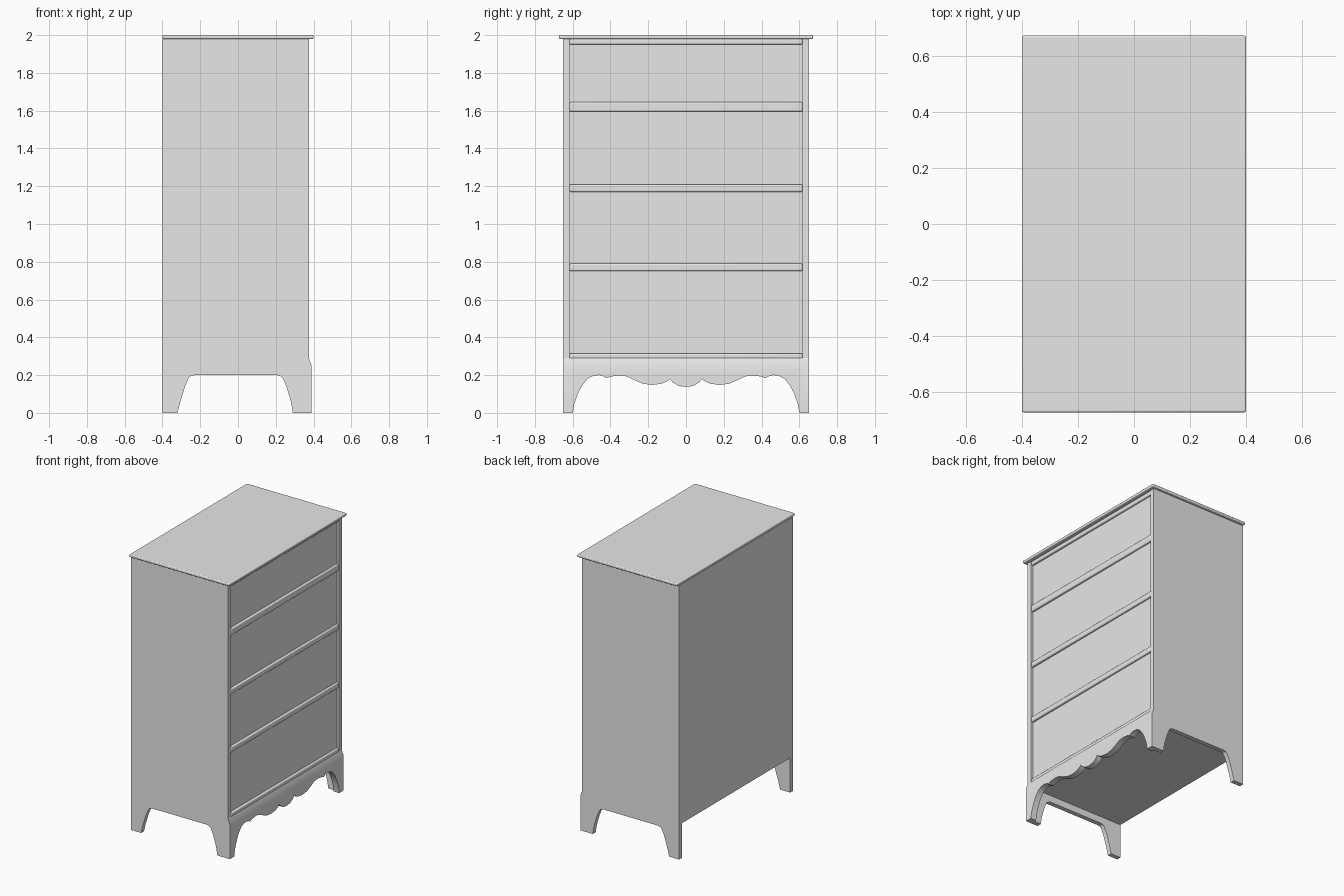
import bpy
import bmesh
from mathutils import Vector

if "Cube" in bpy.data.objects:
    bpy.data.objects.remove(bpy.data.objects["Cube"], do_unlink=True)

grey = bpy.data.materials.new("plain_grey")
grey.use_nodes = True
COLOUR = (0.8, 0.8, 0.8, 1)
grey.diffuse_color = COLOUR
grey.node_tree.nodes["Principled BSDF"].inputs["Base Color"].default_value = COLOUR

HALF_W = 0.65      # half width of the cabinet
BACK = -0.40
FACE = 0.375       # front of the drawer frame
FLARE = 0.39       # front of the apron
TOP = 1.98
FLOOR = 0.25
STILE = 0.033
RECESS = 0.016


def finish(bm, name, bevel=0.0):
    bmesh.ops.recalc_face_normals(bm, faces=bm.faces)
    mesh = bpy.data.meshes.new(name)
    bm.to_mesh(mesh)
    bm.free()
    obj = bpy.data.objects.new(name, mesh)
    bpy.context.collection.objects.link(obj)
    mesh.materials.append(grey)
    if bevel:
        mod = obj.modifiers.new("soft_edges", "BEVEL")
        mod.width = bevel
        mod.segments = 3
    bpy.ops.object.select_all(action="DESELECT")
    obj.select_set(True)
    bpy.context.view_layer.objects.active = obj
    bpy.ops.object.shade_smooth_by_angle()
    return obj


def box(name, x, y, z, bevel=0.0):
    bm = bmesh.new()
    bmesh.ops.create_cube(bm, size=1)
    for v in bm.verts:
        v.co = Vector(r[0] + (c + 0.5) * (r[1] - r[0]) for c, r in zip(v.co, (x, y, z)))
    return finish(bm, name, bevel)


def extrude(points, direction):
    """Solid made by pushing a flat outline along a direction."""
    bm = bmesh.new()
    face = bm.faces.new([bm.verts.new(p) for p in points])
    new = bmesh.ops.extrude_face_region(bm, geom=[face])["geom"]
    moved = [g for g in new if isinstance(g, bmesh.types.BMVert)]
    bmesh.ops.translate(bm, vec=direction, verts=moved)
    return bm


# Side panels, each cut away below into a back leg and a front leg
side = [(BACK, 0), (-0.32, 0), (-0.305, 0.06), (-0.28, 0.14), (-0.262, 0.182),
        (-0.25, 0.195), (-0.23, 0.2), (0.205, 0.2), (0.225, 0.195), (0.238, 0.182),
        (0.258, 0.135), (0.28, 0.06), (0.29, 0), (0.345, 0), (0.345, 0.29),
        (FACE, 0.29), (FACE, TOP), (BACK, TOP)]
for label, s in (("left", 1), ("right", -1)):
    outline = [(x, s * HALF_W, z) for x, z in side]
    finish(extrude(outline, (0, -s * STILE, 0)), "side_panel_" + label)

# Scalloped apron with front feet, flared out at the bottom
half = [(HALF_W, 0), (0.60, 0), (0.592, 0.045), (0.575, 0.095), (0.55, 0.145),
        (0.52, 0.182), (0.49, 0.197), (0.46, 0.2), (0.435, 0.193), (0.42, 0.184),
        (0.395, 0.193), (0.35, 0.199), (0.31, 0.192), (0.27, 0.172), (0.23, 0.155),
        (0.18, 0.148), (0.13, 0.154), (0.1, 0.167), (0.085, 0.18), (0.07, 0.162),
        (0.04, 0.143)]
lower = half + [(0, 0.137)] + [(-y, z) for y, z in reversed(half)]
outline = lower + [(-HALF_W, FLOOR), (-HALF_W, 0.29), (HALF_W, 0.29), (HALF_W, FLOOR)]
bm = extrude([(0.345, y, z) for y, z in outline], (FLARE - 0.345, 0, 0))
bm.verts.ensure_lookup_table()
front = [v for v in bm.verts if v.co.x > FACE and v.co.z > FLOOR - 0.01]
crease = [[v for v in front if abs(v.co.z - FLOOR) < 0.001]]
bmesh.ops.connect_verts(bm, verts=crease[0])
for v in front:
    if v.co.z > FLOOR + 0.01:
        v.co.x = FACE
finish(bm, "apron")

# Carcass: closed back, floor and recessed drawer plane
inner = HALF_W - STILE
box("carcass", (BACK, FACE - RECESS - 0.01), (-inner, inner), (FLOOR, TOP))

# Drawer fronts and the rails that separate them
rails = [(0.285, 0.315), (0.75, 0.79), (1.17, 1.21), (1.595, 1.645), (1.95, TOP)]
for i, (low, high) in enumerate(rails):
    box(f"rail_{i + 1}", (0.34, FACE), (-inner, inner), (low, high), 0.008)
for i in range(len(rails) - 1):
    box(f"drawer_front_{i + 1}", (0.33, FACE - RECESS), (-inner, inner),
        (rails[i][1] - 0.01, rails[i + 1][0] + 0.01))

# Overhanging top board
box("top_board", (BACK, 0.40), (-0.672, 0.672), (TOP, 2.0), 0.006)
